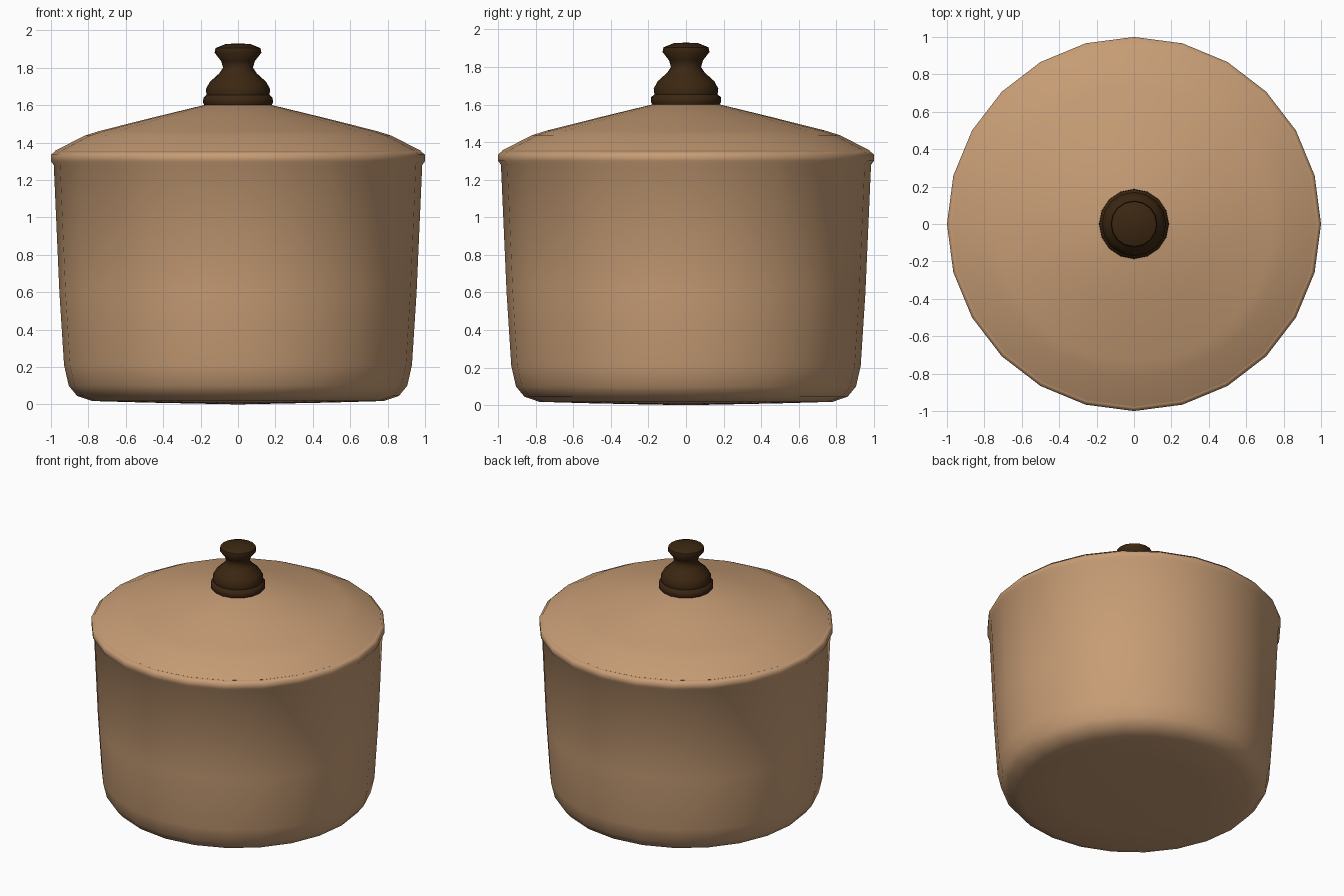
import bpy, bmesh, math

cube = bpy.data.objects.get("Cube")
if cube:
    bpy.data.objects.remove(cube, do_unlink=True)


def material(name, rgb):
    m = bpy.data.materials.new(name)
    m.use_nodes = True
    m.diffuse_color = (*rgb, 1)
    bsdf = m.node_tree.nodes["Principled BSDF"]
    bsdf.inputs["Base Color"].default_value = (*rgb, 1)
    bsdf.inputs["Roughness"].default_value = 0.7
    return m


def lathe(name, profile, sides, mat, sharp_angle):
    """Spin a (radius, height) profile around z; zero radius closes an end."""
    bm = bmesh.new()
    pts = [bm.verts.new((r, 0, z)) for r, z in profile]
    edges = [bm.edges.new(pair) for pair in zip(pts, pts[1:])]
    bmesh.ops.spin(bm, geom=pts + edges, cent=(0, 0, 0), axis=(0, 0, 1),
                   angle=math.tau, steps=sides, use_merge=False)
    bmesh.ops.remove_doubles(bm, verts=bm.verts[:], dist=0.0005)
    bmesh.ops.recalc_face_normals(bm, faces=bm.faces[:])
    mesh = bpy.data.meshes.new(name)
    bm.to_mesh(mesh)
    bm.free()
    mesh.materials.append(mat)
    obj = bpy.data.objects.new(name, mesh)
    bpy.context.collection.objects.link(obj)
    bpy.ops.object.select_all(action="DESELECT")
    obj.select_set(True)
    bpy.context.view_layer.objects.active = obj
    bpy.ops.object.shade_smooth_by_angle(angle=math.radians(sharp_angle))
    return obj


clay = material("tan clay", (0.57, 0.335, 0.178))
wood = material("dark wood", (0.045, 0.02, 0.006))

# Pot: slightly bowed base, rounded foot, flaring wall and rolled rim
lathe("pot", [(0, 0), (0.5, 0.01), (0.78, 0.018), (0.86, 0.045), (0.905, 0.1),
              (0.93, 0.21), (0.955, 0.6), (0.985, 1.28), (1.0, 1.3),
              (1.0, 1.335), (0.975, 1.355), (0.955, 1.34)], 24, clay, 80)

# Lid: shallow cone that turns down toward the rim
lathe("lid", [(0, 1.605), (0.17, 1.603), (0.45, 1.535), (0.74, 1.462),
              (0.82, 1.437), (0.978, 1.356), (0.955, 1.34)], 24, clay, 40)

# Knob: stepped foot, bulb, narrow neck and flared cap
lathe("knob", [(0.18, 1.6), (0.187, 1.615), (0.185, 1.64), (0.168, 1.655),
               (0.172, 1.685), (0.15, 1.725), (0.1, 1.77), (0.08, 1.8),
               (0.09, 1.835), (0.125, 1.88), (0.12, 1.905), (0.065, 1.927),
               (0, 1.93)], 16, wood, 50)
